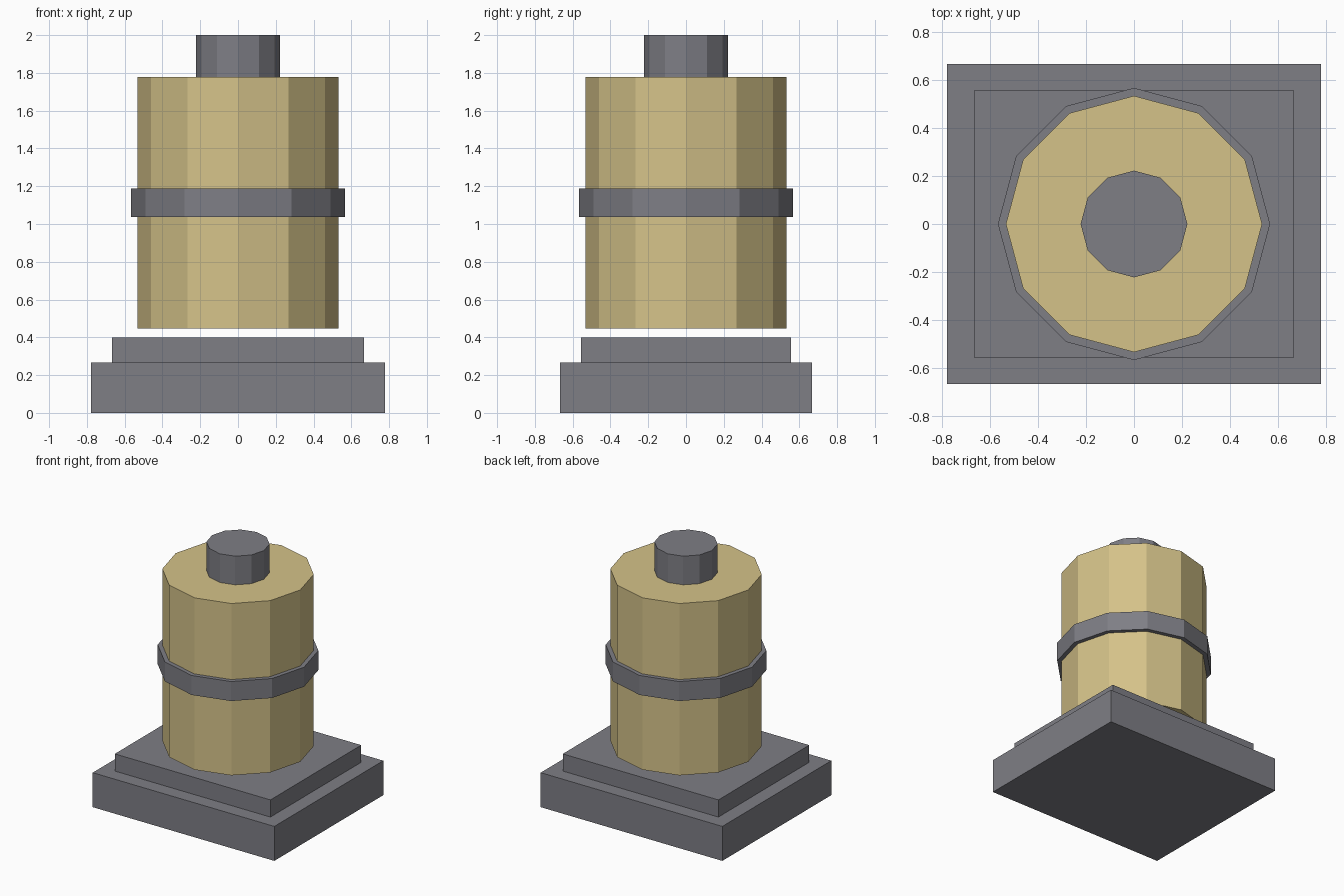
import bpy
import math

if "Cube" in bpy.data.objects:
    bpy.data.objects.remove(bpy.data.objects["Cube"])


def material(name, color):
    m = bpy.data.materials.new(name)
    m.diffuse_color = (*color, 1.0)
    m.use_nodes = True
    m.node_tree.nodes["Principled BSDF"].inputs["Base Color"].default_value = m.diffuse_color
    return m


GREY = material("steel grey", (0.21, 0.21, 0.235))
TAN = material("tan", (0.66, 0.54, 0.25))


def slab(name, width, depth, z0, z1, mat):
    bpy.ops.mesh.primitive_cube_add(size=1, location=(0, 0, (z0 + z1) / 2))
    ob = bpy.context.object
    ob.name = name
    ob.scale = (width, depth, z1 - z0)
    bpy.ops.object.transform_apply(location=False, rotation=False, scale=True)
    ob.data.materials.append(mat)
    return ob


def drum(name, radius, z0, z1, mat):
    # twelve flat sides, with corners on the x and y axes
    bpy.ops.mesh.primitive_cylinder_add(vertices=12, radius=radius, depth=z1 - z0,
                                        location=(0, 0, (z0 + z1) / 2))
    ob = bpy.context.object
    ob.name = name
    ob.data.materials.append(mat)
    return ob


# Stepped rectangular base
slab("base_plate", 1.556, 1.333, 0.0, 0.267, GREY)
slab("base_step", 1.333, 1.111, 0.267, 0.40, GREY)

# Drum body, hovering just above the base
drum("drum_body", 0.533, 0.447, 1.778, TAN)

# Band around the body and cap on top
drum("drum_band", 0.566, 1.038, 1.189, GREY)
drum("top_cap", 0.222, 1.778, 2.0, GREY)
